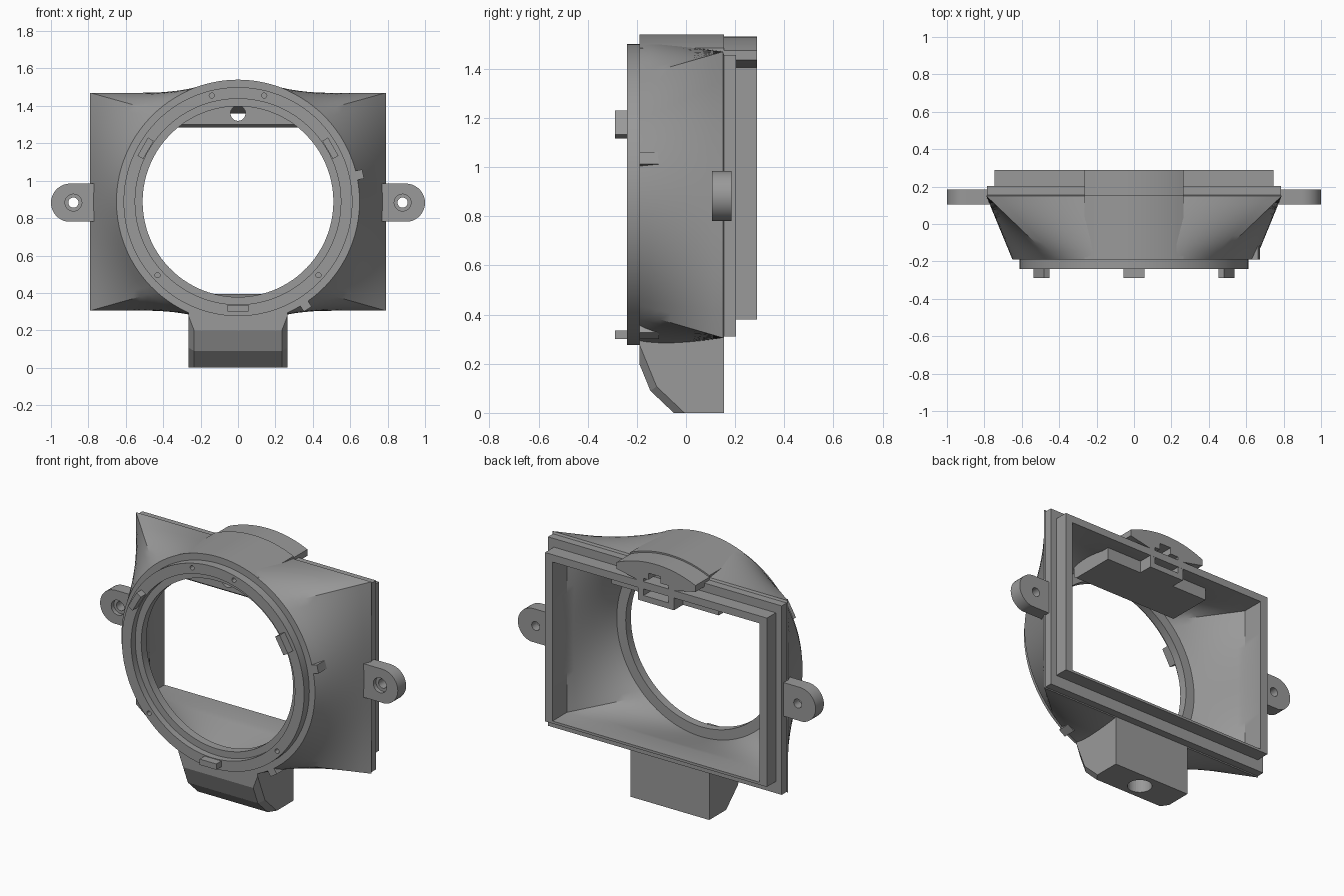
import bpy, bmesh, math
from mathutils import Matrix, Vector

if "Cube" in bpy.data.objects:
    bpy.data.objects.remove(bpy.data.objects["Cube"])

CZ = 0.888          # height of the bore axis
grey = bpy.data.materials.new("grey plastic")
grey.diffuse_color = (0.32, 0.32, 0.32, 1)
grey.use_nodes = True
grey.node_tree.nodes["Principled BSDF"].inputs["Base Color"].default_value = grey.diffuse_color


def finish(name, bm, smooth=True):
    bmesh.ops.recalc_face_normals(bm, faces=bm.faces)
    me = bpy.data.meshes.new(name)
    bm.to_mesh(me)
    bm.free()
    me.materials.append(grey)
    ob = bpy.data.objects.new(name, me)
    bpy.context.collection.objects.link(ob)
    if smooth:
        bpy.ops.object.select_all(action='DESELECT')
        ob.select_set(True)
        bpy.context.view_layer.objects.active = ob
        bpy.ops.object.shade_smooth_by_angle(angle=math.radians(30))
    return ob


def box_bm(x0, x1, y0, y1, z0, z1):
    bm = bmesh.new()
    m = Matrix.Translation(((x0 + x1) / 2, (y0 + y1) / 2, (z0 + z1) / 2))
    bmesh.ops.create_cube(bm, size=1, matrix=m @ Matrix.Diagonal((x1 - x0, y1 - y0, z1 - z0, 1)))
    return bm


def rod_bm(x, y, z, r, depth, axis='Y', r2=None, seg=32):
    bm = bmesh.new()
    rot = Matrix.Rotation(math.pi / 2, 4, 'X') if axis == 'Y' else Matrix()
    bmesh.ops.create_cone(bm, cap_ends=True, segments=seg, radius1=r, radius2=r if r2 is None else r2,
                          depth=depth, matrix=Matrix.Translation((x, y, z)) @ rot)
    return bm


def extrude_bm(points, vec):
    """Closed outline of 3D points pushed along vec."""
    bm = bmesh.new()
    f = bm.faces.new([bm.verts.new(p) for p in points])
    r = bmesh.ops.extrude_face_region(bm, geom=[f])
    bmesh.ops.translate(bm, vec=vec, verts=[v for v in r["geom"] if isinstance(v, bmesh.types.BMVert)])
    return bm


def cut(ob, *cutters):
    for c in cutters:
        tool = finish("cutter", c, False)
        tool.hide_render = True
        mod = ob.modifiers.new("cut", 'BOOLEAN')
        mod.operation = 'DIFFERENCE'
        mod.solver = 'EXACT'
        mod.object = tool
        bpy.context.view_layer.objects.active = ob
        bpy.ops.object.modifier_apply(modifier=mod.name)
        bpy.data.objects.remove(tool)
    return ob


# Housing: one closed loft from round front collar to rectangular rear frame
SEG = 24
SPLIT = math.radians(48)


def circle(r, y):
    pts = []
    for a0, a1 in ((-SPLIT, SPLIT), (SPLIT, math.pi - SPLIT),
                   (math.pi - SPLIT, math.pi + SPLIT), (math.pi + SPLIT, 2 * math.pi - SPLIT)):
        for i in range(SEG):
            a = a0 + (a1 - a0) * i / SEG
            pts.append(Vector((r * math.cos(a), y, CZ + r * math.sin(a))))
    return pts


def rect(hx, z0, z1, y):
    c = [Vector(p) for p in ((hx, y, z0), (hx, y, z1), (-hx, y, z1), (-hx, y, z0))]
    return [c[k].lerp(c[(k + 1) % 4], i / SEG) for k in range(4) for i in range(SEG)]


def blend(a, b, n):
    return [[p.lerp(q, i / n) for p, q in zip(a, b)] for i in range(1, n)]


out_c, out_r = circle(0.65, -0.19), rect(0.79, 0.305, 1.47, 0.15)
in_r, in_c = rect(0.695, 0.395, 1.36, 0.15), circle(0.57, -0.15)
loops = [out_c] + blend(out_c, out_r, 8) + [
    out_r, rect(0.785, 0.31, 1.457, 0.155), rect(0.785, 0.31, 1.457, 0.203),
    rect(0.745, 0.38, 1.405, 0.203), rect(0.745, 0.38, 1.405, 0.288),
    rect(0.695, 0.395, 1.36, 0.288), in_r] + blend(in_r, in_c, 8) + [
    in_c, circle(0.51, -0.15), circle(0.51, -0.2), circle(0.55, -0.2),
    circle(0.55, -0.24), circle(0.612, -0.24), circle(0.612, -0.19)]
bm = bmesh.new()
rows = [[bm.verts.new(p) for p in l] for l in loops]
n = 4 * SEG
for a, b in zip(rows, rows[1:] + rows[:1]):
    for i in range(n):
        j = (i + 1) % n
        bm.faces.new((a[i], a[j], b[j], b[i]))
housing = finish("housing", bm)
# Small pin holes in the collar face
cut(housing, *[rod_bm(x, -0.23, z, 0.014, 0.06, seg=12)
               for x, z in ((-0.14, 1.455), (0.14, 1.455), (-0.43, 0.495), (0.43, 0.495))])


# Arched top boss, slightly lower at its rear end
def arch(r, y, z_low):
    half = math.asin(0.265 / r)
    top = [(r * math.sin(half * t / 10), y, CZ + r * math.cos(half * t / 10)) for t in range(-10, 11)]
    return top + [(0.265, y, z_low), (0.12, y, z_low - 0.03), (-0.12, y, z_low - 0.03), (-0.265, y, z_low)]


def pocket():
    return [box_bm(-0.085, 0.085, 0.05, 0.35, 1.32, 1.425),
            box_bm(-0.03, 0.05, 0.05, 0.35, 1.41, 1.465),
            rod_bm(0, -0.05, 1.36, 0.04, 0.4)]


finish("top_boss_front", extrude_bm(arch(0.652, -0.19, 1.45), (0, 0.2, 0)))
cut(finish("top_boss", extrude_bm(arch(0.652, 0.01, 1.435), (0, 0.145, 0))), *pocket())
cut(finish("top_boss_rear", extrude_bm(arch(0.643, 0.155, 1.435), (0, 0.133, 0))), *pocket())

# Block below the boss, with the socket and its through hole
cut(finish("socket_block", box_bm(-0.12, 0.12, 0.01, 0.287, 1.285, 1.43)), *pocket())
side = [(-0.1, 1.30), (-0.08, 1.285), (0.2, 1.285), (0.2, 1.40), (-0.1, 1.42)]
cut(finish("inner_crossbar", extrude_bm([(-0.36, y, z) for y, z in side], (0.72, 0, 0))), *pocket())

# Neck below the collar, chamfered at the front
prof = [(-0.19, 0.308), (-0.19, 0.2), (-0.145, 0.09), (-0.05, 0), (0.155, 0), (0.155, 0.35)]
bm = extrude_bm([(-0.265, y, z) for y, z in prof], (0.53, 0, 0))
edges = [e for e in bm.edges if abs(e.verts[0].co.x - e.verts[1].co.x) < 1e-4
         and all(v.co.y < -0.04 and v.co.z < 0.25 for v in e.verts)]
bmesh.ops.bevel(bm, geom=edges, offset=0.03, segments=1, affect='EDGES')
cut(finish("neck", bm, False), rod_bm(0, 0.05, 0.03, 0.07, 0.2, 'Z'))

# Mounting ears with countersunk holes
for s, label in ((-1, "left"), (1, "right")):
    pts = [(s * 0.76, 0.105, CZ - 0.107), (s * 0.895, 0.105, CZ - 0.107)]
    pts += [(s * (0.895 + 0.105 * math.cos(a)), 0.105, CZ - 0.006 + 0.103 * math.sin(a))
            for a in [math.radians(-80 + 10 * k) for k in range(17)]]
    pts += [(s * 0.895, 0.105, CZ + 0.097), (s * 0.76, 0.105, CZ + 0.097)]
    ear = finish("ear_" + label, extrude_bm(pts, (0, 0.08, 0)))
    cut(ear, rod_bm(s * 0.88, 0.145, CZ - 0.005, 0.027, 0.3),
        rod_bm(s * 0.88, 0.105, CZ - 0.005, 0.045, 0.05))


# Locking tabs on the collar face and key nubs on its rim
def radial_box(name, deg, r0, r1, width, y0, y1):
    bm = box_bm(r0, r1, y0, y1, -width / 2, width / 2)
    m = Matrix.Translation((0, 0, CZ)) @ Matrix.Rotation(-math.radians(deg), 4, 'Y')
    bmesh.ops.transform(bm, matrix=m, verts=bm.verts)
    finish(name, bm, False)


for k, deg in enumerate((30, 150, 270)):
    radial_box("locking_tab_%d" % (k + 1), deg, 0.553, 0.588, 0.112, -0.288, -0.235)
for k, deg in enumerate((12.5, -57)):
    radial_box("key_nub_%d" % (k + 1), deg, 0.615, 0.685, 0.05, -0.19, -0.11)
